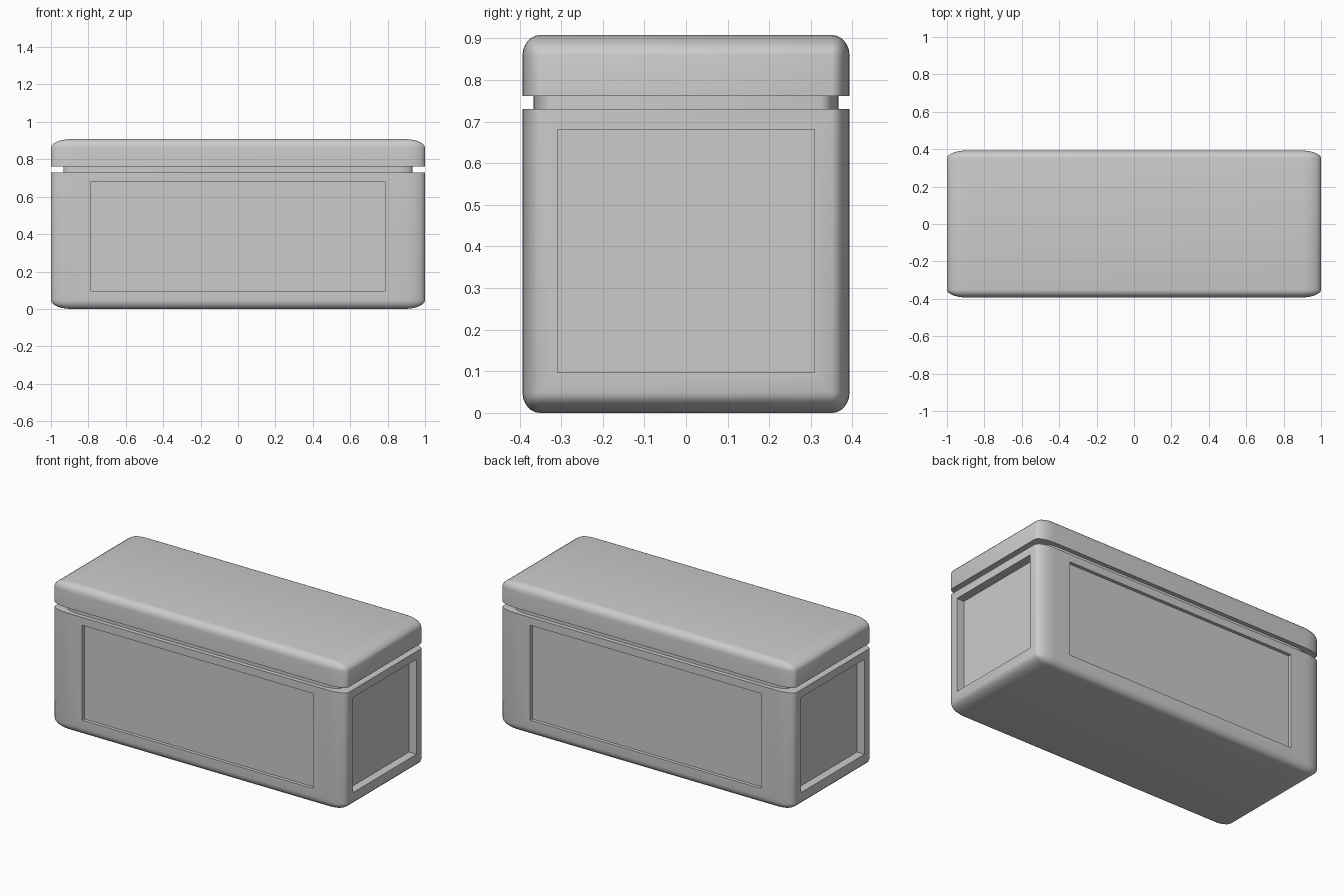
import bpy, bmesh, math
from mathutils import Matrix

if "Cube" in bpy.data.objects:
    bpy.data.objects.remove(bpy.data.objects["Cube"])

# Shapes are built with even rounding, then stretched to the chest's proportions
SX, SZ = 2.545, 1.15
ROUND, FRAME, DEPTH = 0.042, 0.042, 0.02
HALF = 0.393


def rounded_block(name, half, z0, z1, closed_end=None, panels=False):
    """Block with rounded upright edges and, optionally, a rounded top or bottom."""
    bm = bmesh.new()
    size = Matrix.Diagonal((2 * half, 2 * half, (z1 - z0) / SZ, 1))
    bmesh.ops.create_cube(bm, size=1, matrix=size)

    def wanted(e):
        a, b = (v.co.z for v in e.verts)
        if a * b < 0:
            return True
        return (closed_end == "bottom" and a < 0) or (closed_end == "top" and a > 0)

    bmesh.ops.bevel(bm, geom=[e for e in bm.edges if wanted(e)], offset=ROUND,
                    offset_type='OFFSET', segments=6, profile=0.5,
                    affect='EDGES', clamp_overlap=True)
    bm.normal_update()

    # Recessed panel on each of the four sides
    if panels:
        sides = [f for f in bm.faces
                 if max(abs(f.normal.x), abs(f.normal.y)) > 0.999]
        bmesh.ops.inset_individual(bm, faces=sides, thickness=FRAME,
                                   use_even_offset=True)
        bmesh.ops.inset_individual(bm, faces=sides, thickness=0.0002,
                                   depth=-DEPTH, use_even_offset=True)

    bmesh.ops.scale(bm, vec=(SX, 1, SZ), verts=bm.verts)
    bmesh.ops.translate(bm, vec=(0, 0, (z0 + z1) / 2), verts=bm.verts)
    bmesh.ops.recalc_face_normals(bm, faces=bm.faces)
    mesh = bpy.data.meshes.new(name)
    bm.to_mesh(mesh)
    bm.free()
    obj = bpy.data.objects.new(name, mesh)
    bpy.context.collection.objects.link(obj)
    bpy.ops.object.select_all(action='DESELECT')
    obj.select_set(True)
    bpy.context.view_layer.objects.active = obj
    bpy.ops.object.shade_smooth_by_angle(angle=math.radians(35))
    return obj


# Chest body, narrow seam and lid
rounded_block("chest_body", HALF, 0.0, 0.73, "bottom", panels=True)
rounded_block("lid_seam", 0.367, 0.728, 0.764)
rounded_block("chest_lid", HALF, 0.762, 0.908, "top")
